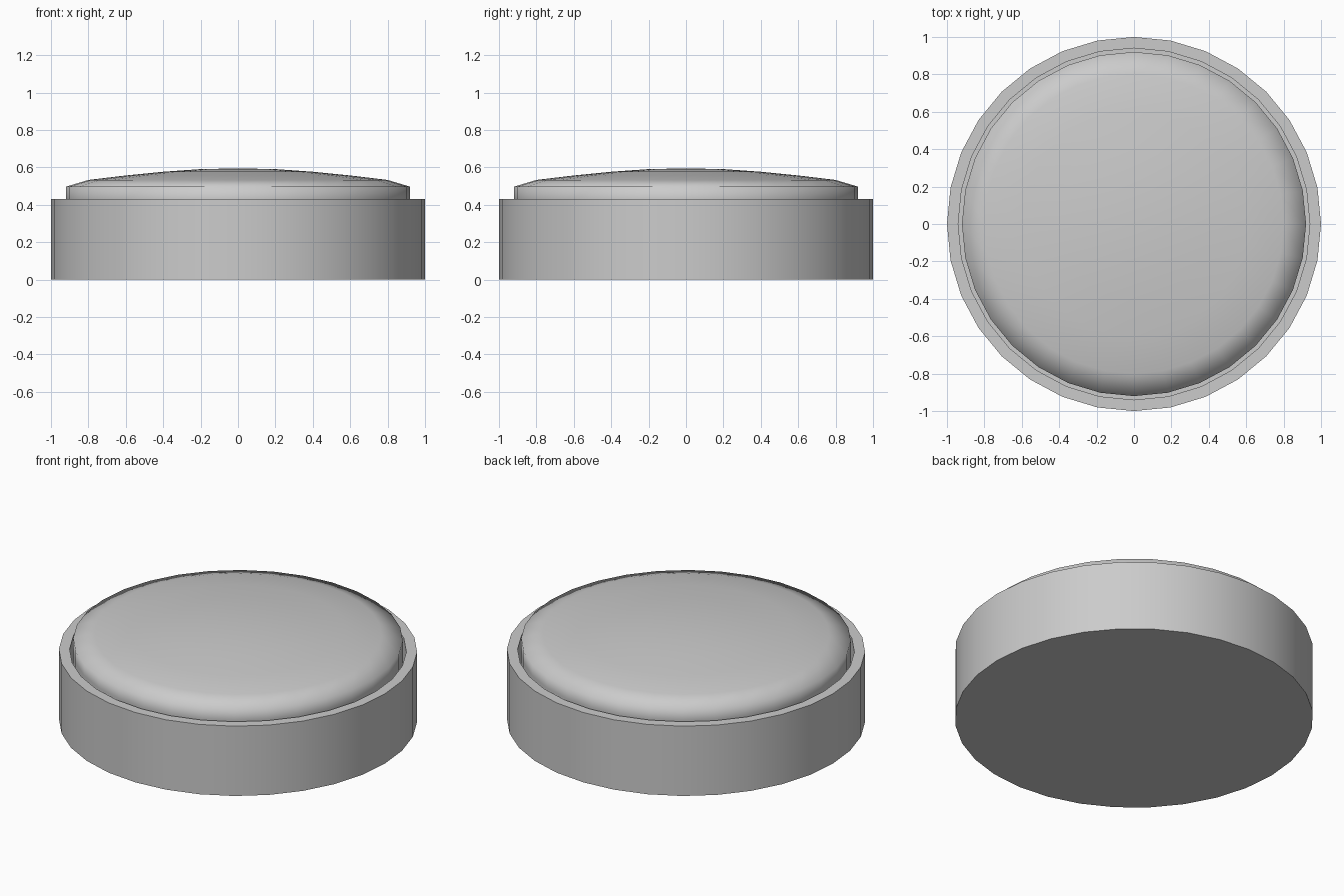
import bpy, math

if "Cube" in bpy.data.objects:
    bpy.data.objects.remove(bpy.data.objects["Cube"])

SIDES = 32


def lathe(name, profile, smooth_angle):
    """Revolve (radius, z) points around z; radius 0 makes a pole."""
    verts, rings, faces = [], [], []
    for r, z in profile:
        start = len(verts)
        if r == 0:
            verts.append((0, 0, z))
            rings.append([start] * SIDES)
        else:
            for i in range(SIDES):
                a = 2 * math.pi * i / SIDES
                verts.append((r * math.cos(a), r * math.sin(a), z))
            rings.append(list(range(start, start + SIDES)))
    for low, high in zip(rings, rings[1:]):
        for i in range(SIDES):
            j = (i + 1) % SIDES
            quad = [low[i], low[j], high[j], high[i]]
            faces.append(list(dict.fromkeys(quad)))
    mesh = bpy.data.meshes.new(name)
    mesh.from_pydata(verts, [], faces)
    obj = bpy.data.objects.new(name, mesh)
    bpy.context.collection.objects.link(obj)
    bpy.ops.object.select_all(action='DESELECT')
    obj.select_set(True)
    bpy.context.view_layer.objects.active = obj
    bpy.ops.object.shade_smooth_by_angle(angle=math.radians(smooth_angle))
    return obj


# Outer cup: closed bottom, thin wall, recessed floor
lathe("outer_cup", [(0, 0), (1, 0), (1, 0.43), (0.94, 0.43),
                    (0.94, 0.06), (0, 0.06)], 30)

# Domed pad sitting inside the cup with a narrow gap around it
lathe("domed_pad", [(0, 0.06), (0.92, 0.06), (0.92, 0.43), (0.92, 0.497),
                    (0.80, 0.533), (0.60, 0.557), (0.40, 0.577),
                    (0.20, 0.591), (0, 0.595)], 80)
